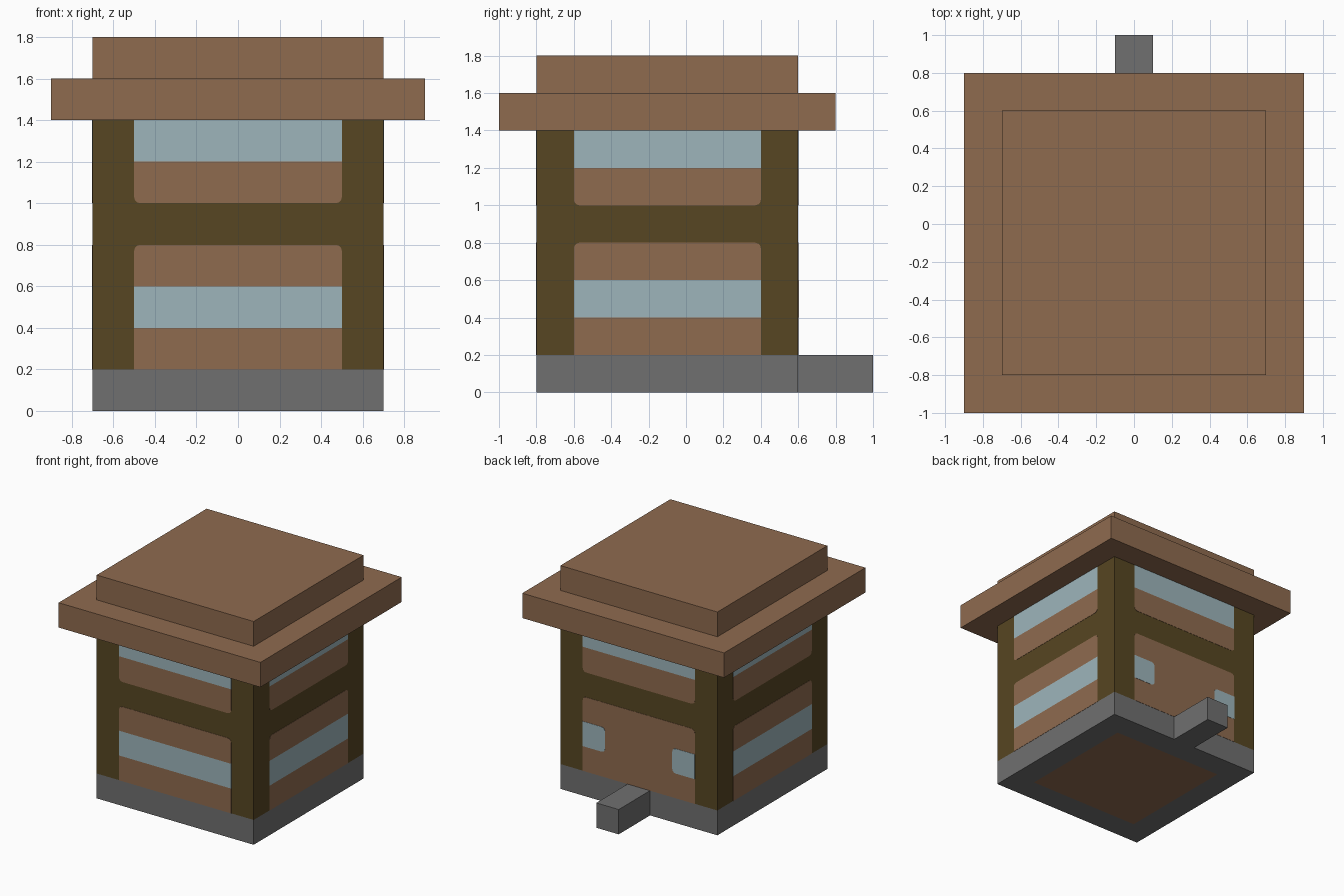
import bpy
import bmesh
from math import cos, sin, pi
from mathutils import Matrix, Vector

cube = bpy.data.objects.get("Cube")
if cube:
    bpy.data.objects.remove(cube, do_unlink=True)


def material(name, r, g, b):
    m = bpy.data.materials.new(name)
    m.use_nodes = True
    m.diffuse_color = (r, g, b, 1)
    m.node_tree.nodes["Principled BSDF"].inputs["Base Color"].default_value = (r, g, b, 1)
    return m


BROWN = material("brown_wood", 0.275, 0.147, 0.078)
OLIVE = material("dark_timber", 0.095, 0.061, 0.016)
GLASS = material("pale_blue_glass", 0.337, 0.462, 0.497)
STONE = material("grey_stone", 0.162, 0.162, 0.162)

CENTRE_Y = -0.1   # the house sits forward of the origin to leave room for the step
HALF = 0.7        # half the width of the square house


def add_object(name, bm, *mats):
    mesh = bpy.data.meshes.new(name)
    bm.to_mesh(mesh)
    bm.free()
    for m in mats:
        mesh.materials.append(m)
    obj = bpy.data.objects.new(name, mesh)
    bpy.context.collection.objects.link(obj)
    return obj


def box_mesh(half_x, y0, y1, z0, z1):
    bm = bmesh.new()
    place = Matrix.Translation((0, (y0 + y1) / 2, (z0 + z1) / 2))
    scale = Matrix.Diagonal((2 * half_x, y1 - y0, z1 - z0, 1))
    bmesh.ops.create_cube(bm, size=1, matrix=place @ scale)
    return bm


def square_slab(half, z0, z1):
    return box_mesh(half, CENTRE_Y - half, CENTRE_Y + half, z0, z1)


def panel(name, side, u0, u1, z0, z1, mat, rounded="", depth=0.002, radius=0.03):
    """Thin plate on a wall; rounded lists corners from bl, br, tr, tl."""
    points = []
    corners = (("bl", u0, z0, 1, 1), ("br", u1, z0, -1, 1),
               ("tr", u1, z1, -1, -1), ("tl", u0, z1, 1, -1))
    for i, (key, u, z, du, dz) in enumerate(corners):
        if key in rounded.split():
            for k in range(4):
                a = pi + i * pi / 2 + k * pi / 6
                points.append((u + du * radius + radius * cos(a),
                               z + dz * radius + radius * sin(a)))
        else:
            points.append((u, z))
    bm = bmesh.new()
    face = bm.faces.new([bm.verts.new((u, -HALF, z)) for u, z in points])
    grown = bmesh.ops.extrude_face_region(bm, geom=[face])["geom"]
    bmesh.ops.translate(bm, vec=Vector((0, -depth, 0)),
                        verts=[v for v in grown if isinstance(v, bmesh.types.BMVert)])
    bmesh.ops.recalc_face_normals(bm, faces=bm.faces)
    bm.transform(Matrix.Translation((0, CENTRE_Y, 0)) @ Matrix.Rotation(side * pi / 2, 4, "Z"))
    return add_object(name, bm, mat)


# Stone base with a wooden floor inset flush in its underside
bm = square_slab(HALF, 0, 0.2)
under = min(bm.faces, key=lambda f: f.calc_center_median().z)
bmesh.ops.inset_region(bm, faces=[under], thickness=0.2, use_even_offset=True)
bm.normal_update()
for f in bm.faces:
    c = f.calc_center_median()
    if f.normal.z < -0.9 and abs(c.x) < 0.1 and abs(c.y - CENTRE_Y) < 0.1:
        f.material_index = 1
add_object("stone_base", bm, STONE, BROWN)

# Door step, timber body and stepped roof
add_object("back_step", box_mesh(0.1, 0.6, 1.0, 0, 0.2), STONE)
add_object("timber_body", square_slab(HALF, 0.2, 1.4), OLIVE)
add_object("roof_eaves", square_slab(0.9, 1.4, 1.6), BROWN)
add_object("roof_top", square_slab(HALF, 1.6, 1.8), BROWN)

# Wall panels and windows
for side, wall in enumerate(("front", "right", "back", "left")):
    panel(wall + "_upper_window", side, -0.5, 0.5, 1.2, 1.4, GLASS)
    panel(wall + "_upper_panel", side, -0.5, 0.5, 1.0, 1.2, BROWN, "bl br")
    if wall == "back":
        panel("back_lower_panel", side, -0.5, 0.5, 0.2, 0.8, BROWN, "tl tr")
        panel("back_window_a", side, -0.5, -0.3, 0.4, 0.6, GLASS, "br tr", 0.004)
        panel("back_window_b", side, 0.3, 0.5, 0.4, 0.6, GLASS, "bl tl", 0.004)
    else:
        panel(wall + "_sill_panel", side, -0.5, 0.5, 0.2, 0.4, BROWN)
        panel(wall + "_lower_window", side, -0.5, 0.5, 0.4, 0.6, GLASS)
        panel(wall + "_lower_panel", side, -0.5, 0.5, 0.6, 0.8, BROWN, "tl tr")
